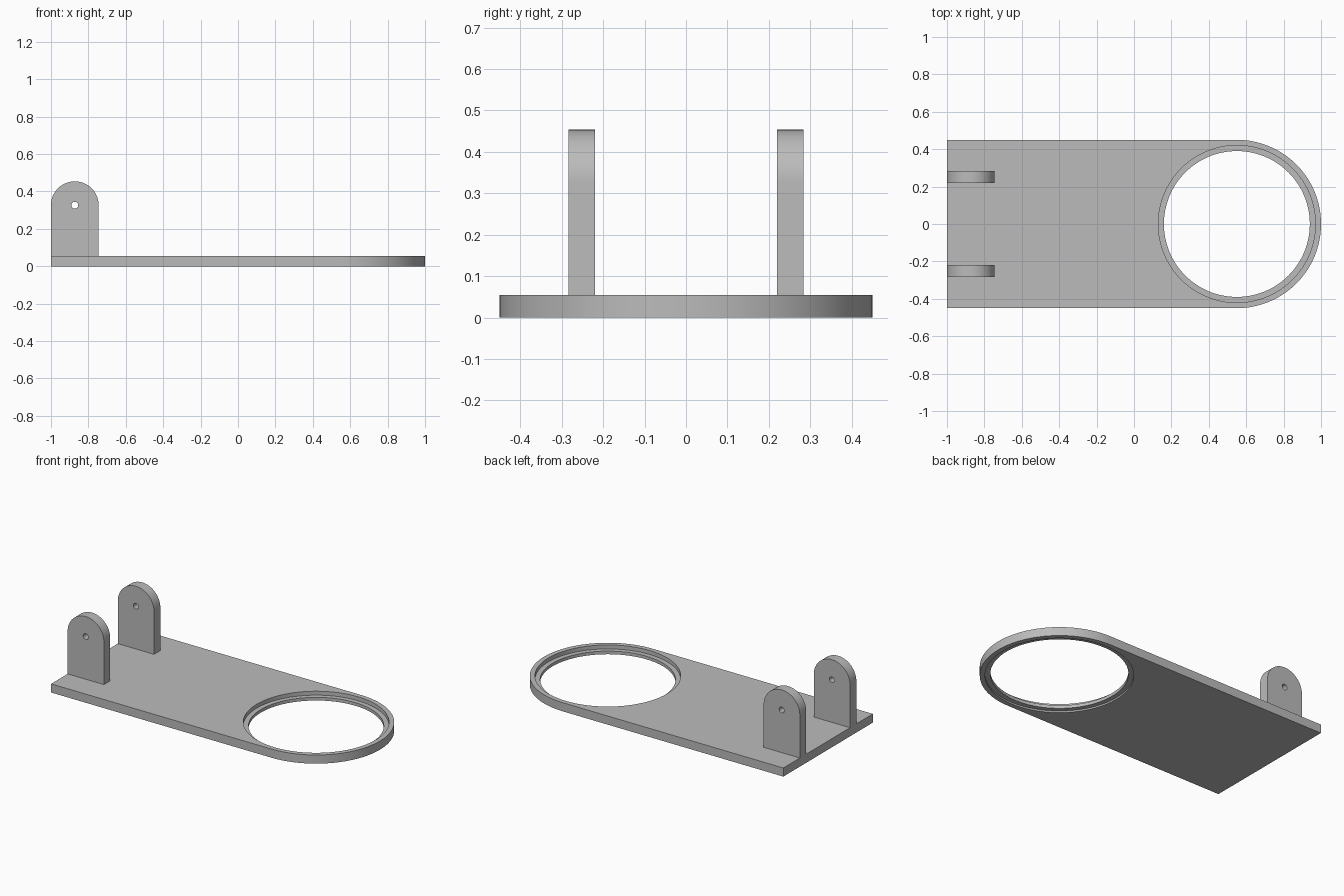
import bpy, bmesh, math
from mathutils import Matrix

default = bpy.data.objects.get("Cube")
if default:
    bpy.data.objects.remove(default, do_unlink=True)

GREY = (0.5, 0.5, 0.5)
grey = bpy.data.materials.new("plain_grey")
grey.use_nodes = True
grey.diffuse_color = (*GREY, 1)
grey.node_tree.nodes["Principled BSDF"].inputs["Base Color"].default_value = (*GREY, 1)

THICK = 0.055
HALF_WIDTH = 0.45
RING_X = 0.55


def arc(cx, cy, r, start, end, steps):
    """Points along an arc, angles in degrees."""
    angles = [math.radians(start + (end - start) * i / steps) for i in range(steps + 1)]
    return [(cx + r * math.cos(a), cy + r * math.sin(a)) for a in angles]


def prism(name, outline, z0, z1):
    """Extrude a flat outline from z0 to z1."""
    bm = bmesh.new()
    base = bm.faces.new([bm.verts.new((x, y, z0)) for x, y in outline])
    top = bmesh.ops.extrude_face_region(bm, geom=[base])["geom"]
    bmesh.ops.translate(bm, vec=(0, 0, z1 - z0),
                        verts=[v for v in top if isinstance(v, bmesh.types.BMVert)])
    bmesh.ops.recalc_face_normals(bm, faces=bm.faces)
    mesh = bpy.data.meshes.new(name)
    bm.to_mesh(mesh)
    bm.free()
    mesh.materials.append(grey)
    obj = bpy.data.objects.new(name, mesh)
    bpy.context.collection.objects.link(obj)
    return obj


def select_only(obj):
    bpy.ops.object.select_all(action="DESELECT")
    obj.select_set(True)
    bpy.context.view_layer.objects.active = obj


def drill(obj, cx, cy, r, steps, z0, z1):
    """Cut a round hole through a prism, then smooth its curved walls."""
    cutter = prism("hole_cutter", arc(cx, cy, r, 0, 360, steps)[:-1], z0 - 0.1, z1 + 0.1)
    cutter.hide_render = True
    mod = obj.modifiers.new("hole", "BOOLEAN")
    mod.operation, mod.solver, mod.object = "DIFFERENCE", "EXACT", cutter
    select_only(obj)
    bpy.ops.object.modifier_apply(modifier=mod.name)
    bpy.data.objects.remove(cutter, do_unlink=True)
    bpy.ops.object.shade_smooth_by_angle(angle=math.radians(30))


# Base plate with a rounded end and a large round opening
outline = [(-1, -HALF_WIDTH)] + arc(RING_X, 0, HALF_WIDTH, -90, 90, 64) + [(-1, HALF_WIDTH)]
plate = prism("base_plate", outline, 0, THICK)
drill(plate, RING_X, 0, 0.42, 128, 0, THICK)

# Thin seat lip inside the opening
lip = prism("seat_lip", arc(RING_X, 0, 0.424, 0, 360, 128)[:-1], 0.01, 0.03)
drill(lip, RING_X, 0, 0.39, 128, 0, THICK)

# Pair of upright hinge lugs with pin holes
LUG_X, LUG_R, LUG_Z, LUG_THICK = -0.8725, 0.1275, 0.3265, 0.064
stand = Matrix.Rotation(math.radians(90), 4, "X")
for side, y in (("left", -0.252), ("right", 0.252)):
    shape = [(-LUG_R, THICK - 0.003)] + [(LUG_R, THICK - 0.003)] + arc(0, LUG_Z, LUG_R, 0, 180, 40)
    lug = prism("front_hinge_lug" if y < 0 else "back_hinge_lug",
                shape, -LUG_THICK / 2, LUG_THICK / 2)
    drill(lug, 0, LUG_Z, 0.018, 32, -LUG_THICK, LUG_THICK)
    lug.data.transform(Matrix.Translation((LUG_X, y, 0)) @ stand)
